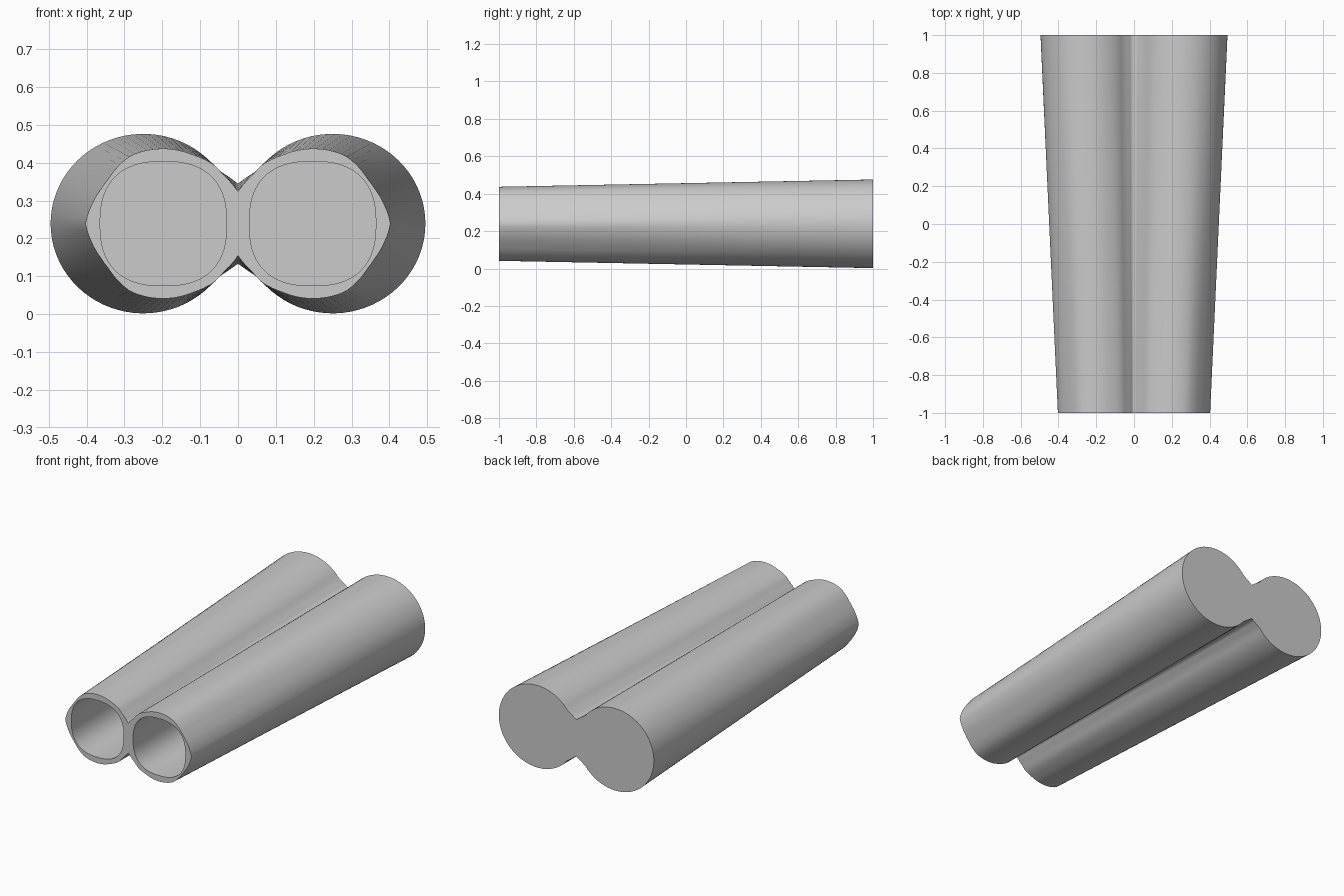
import bpy, bmesh
from math import radians, degrees, cos, sin, pi, sqrt

if "Cube" in bpy.data.objects:
    bpy.data.objects.remove(bpy.data.objects["Cube"])

ZC = 0.239          # height of the tube axes
A = 157.0           # angle (degrees) at which the outline meets the central groove
N = 32              # steps from the outer side to the groove

# Polar outlines of one tube: (angle, radius) keys, mirrored below the axis
FRONT = [(0, .203), (15, .193), (29, .186), (40, .185), (52, .191), (65, .198), (90, .198),
         (115, .199), (131, .207), (141, .206), (A, .217)]


def front_radius(a):
    for (a0, r0), (a1, r1) in zip(FRONT, FRONT[1:]):
        if a <= a1 + 1e-6:
            return r0 + (r1 - r0) * (a - a0) / (a1 - a0)
    return FRONT[-1][1]


def back_radius(a):
    if a > 142:
        return .241 + (.271 - .241) * ((a - 142) / (A - 142)) ** 1.3
    t = radians(a)
    return 1 / sqrt((cos(t) / .245) ** 2 + (sin(t) / .237) ** 2)


def bore_radius(a):
    t, e = radians(a), 2.5
    return (abs(cos(t) / .167) ** e + abs(sin(t) / .164) ** e) ** (-1 / e)


def ring(bm, angles, radius, cx, y):
    verts = []
    for a in angles:
        b = a if a <= 180 else 360 - a
        r = radius(abs(b))
        x = cx + r * cos(radians(a))
        if abs(abs(a) - A) < 1e-6 and radius is not bore_radius:
            x = 0.0
        verts.append(bm.verts.new((x, y, ZC + r * sin(radians(a)))))
    return verts


bm = bmesh.new()
outer_angles = [A * i / N for i in range(-N, N + 1)]
neck_angles = [A + (360 - 2 * A) * i / 8 for i in range(1, 8)]
M = len(outer_angles)

# Tapered outer skin
rows = []
for k in range(5):
    f = k / 4
    cx = .2 + .05 * f
    rows.append(ring(bm, outer_angles,
                     lambda a, f=f: front_radius(a) * (1 - f) + back_radius(a) * f,
                     cx, -1 + 2 * f))
for r0, r1 in zip(rows, rows[1:]):
    for i in range(M - 1):
        bm.faces.new((r0[i], r0[i + 1], r1[i + 1], r1[i]))
bm.faces.new(rows[-1])

# Bore with a closed end, and the front rim around it
mouth = ring(bm, outer_angles + neck_angles, bore_radius, .197, -1)
floor = ring(bm, outer_angles + neck_angles, bore_radius, .197, .95)
n = len(mouth)
for i in range(n):
    j = (i + 1) % n
    bm.faces.new((mouth[i], mouth[j], floor[j], floor[i]))
bm.faces.new(floor)
front = rows[0]
for i in range(M - 1):
    bm.faces.new((front[i], front[i + 1], mouth[i + 1], mouth[i]))
bm.faces.new([front[0], front[-1]] + mouth[M - 1:] + [mouth[0]])
bmesh.ops.recalc_face_normals(bm, faces=bm.faces[:])

# recalculation works on an open half: make sure the back cap faces +y
bm.normal_update()
cap = max(bm.faces, key=lambda f: f.calc_center_median().y)
if cap.normal.y < 0:
    bmesh.ops.reverse_faces(bm, faces=bm.faces[:])

mesh = bpy.data.meshes.new("double_barrel")
bm.to_mesh(mesh)
bm.free()
barrel = bpy.data.objects.new("double_barrel", mesh)
bpy.context.collection.objects.link(barrel)

# Second tube by mirroring
mirror = barrel.modifiers.new("mirror", 'MIRROR')
mirror.use_axis[0] = True
mirror.use_clip = True

bpy.context.view_layer.objects.active = barrel
barrel.select_set(True)
bpy.ops.object.shade_smooth_by_angle(angle=radians(35))
